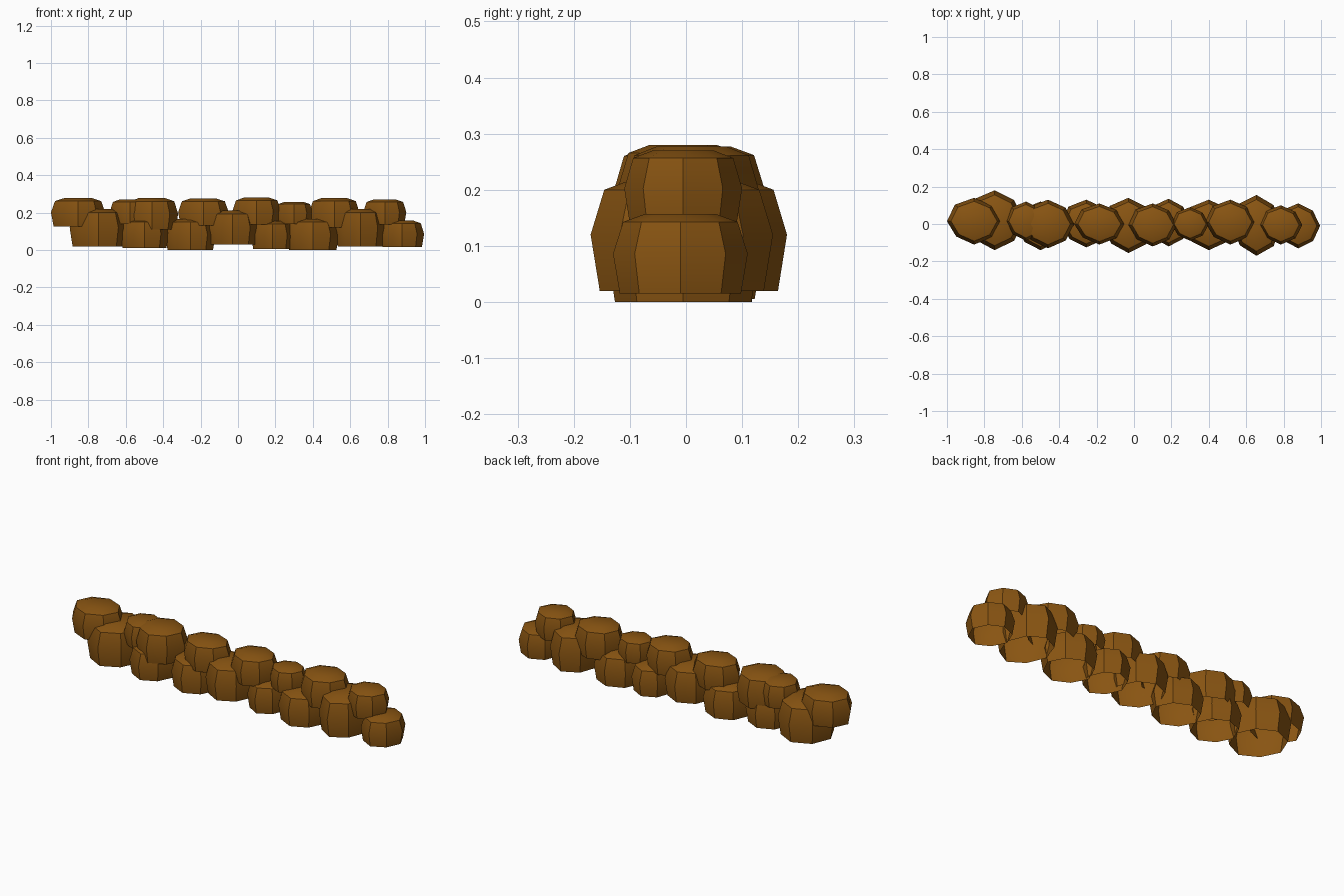
import bpy, bmesh, math

mat = bpy.data.materials.new("brown_stone")
mat.diffuse_color = (0.25, 0.09, 0.006, 1)

# Stone profile (height fraction, radius fraction) and uneven octagon outline
PROFILE = [(0.0, 0.90), (0.5, 1.0), (0.9, 0.85), (1.0, 0.52)]
OUTLINE = [1.0, 0.95, 1.0, 1.0, 1.0, 0.93, 1.0, 0.96]


def stone(name, x0, x1, y0, y1, z0, z1):
    cx, cy, rx, ry = (x0 + x1) / 2, (y0 + y1) / 2, (x1 - x0) / 2, (y1 - y0) / 2
    bm = bmesh.new()
    rings = []
    for h, r in PROFILE:
        ring = []
        for i, f in enumerate(OUTLINE):
            a = math.tau * i / 8
            ring.append(bm.verts.new((rx * r * f * math.cos(a),
                                      ry * r * f * math.sin(a),
                                      (z1 - z0) * h)))
        rings.append(ring)
    for lo, hi in zip(rings, rings[1:]):
        for i in range(8):
            j = (i + 1) % 8
            bm.faces.new((lo[i], lo[j], hi[j], hi[i]))
    bm.faces.new(rings[-1])  # flat cap, underside left open
    me = bpy.data.meshes.new(name)
    bm.to_mesh(me)
    bm.free()
    me.materials.append(mat)
    ob = bpy.data.objects.new(name, me)
    ob.location = (cx, cy, z0)
    bpy.context.collection.objects.link(ob)
    bpy.ops.object.select_all(action='DESELECT')
    ob.select_set(True)
    bpy.context.view_layer.objects.active = ob
    bpy.ops.object.shade_smooth_by_angle(angle=math.radians(35))


# Lower course: x range, y range, z range
LOWER = [
    (-0.90, -0.59, -0.14, 0.18, 0.02, 0.22),
    (-0.63, -0.37, -0.14, 0.12, 0.01, 0.165),
    (-0.39, -0.12, -0.125, 0.13, 0.00, 0.165),
    (-0.17, 0.11, -0.155, 0.14, 0.03, 0.21),
    (0.07, 0.30, -0.12, 0.135, 0.005, 0.155),
    (0.26, 0.54, -0.14, 0.13, 0.00, 0.165),
    (0.52, 0.79, -0.17, 0.155, 0.02, 0.22),
    (0.76, 0.995, -0.13, 0.11, 0.015, 0.157),
]
# Upper course
UPPER = [
    (-1.00, -0.71, -0.11, 0.14, 0.125, 0.277),
    (-0.685, -0.47, -0.09, 0.12, 0.14, 0.27),
    (-0.60, -0.32, -0.13, 0.13, 0.11, 0.277),
    (-0.32, -0.05, -0.11, 0.11, 0.13, 0.275),
    (-0.03, 0.23, -0.12, 0.11, 0.135, 0.28),
    (0.20, 0.40, -0.09, 0.09, 0.14, 0.257),
    (0.38, 0.65, -0.11, 0.13, 0.12, 0.277),
    (0.67, 0.90, -0.11, 0.10, 0.135, 0.27),
]
for label, course in (("lower_stone", LOWER), ("upper_stone", UPPER)):
    for n, box in enumerate(course, 1):
        stone(f"{label}_{n}", *box)
